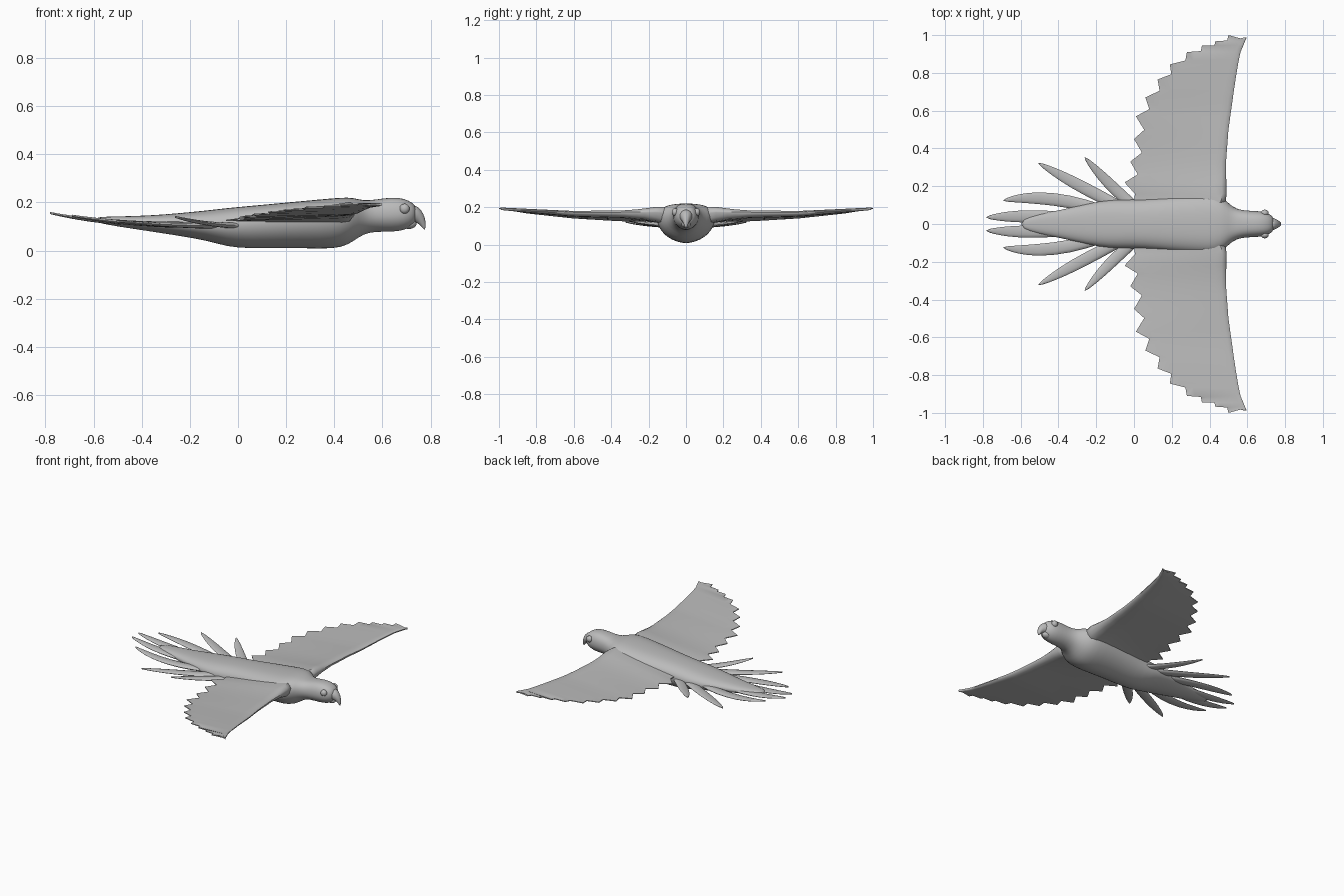
import bpy, bmesh, math
from mathutils import Vector

if "Cube" in bpy.data.objects:
    bpy.data.objects.remove(bpy.data.objects["Cube"])

grey = bpy.data.materials.new("plumage grey")
grey.diffuse_color = (0.5, 0.5, 0.5, 1)
grey.use_nodes = True
grey.node_tree.nodes["Principled BSDF"].inputs["Base Color"].default_value = grey.diffuse_color


def loft(name, rings, mirror=False, subdiv=0, angle=50):
    """Skin a list of equal-length closed rings and cap both ends."""
    bm = bmesh.new()
    rows = [[bm.verts.new(p) for p in ring] for ring in rings]
    n = len(rows[0])
    for a, b in zip(rows, rows[1:]):
        for i in range(n):
            j = (i + 1) % n
            bm.faces.new((a[i], a[j], b[j], b[i]))
    bm.faces.new(rows[0])
    bm.faces.new(rows[-1])
    bmesh.ops.recalc_face_normals(bm, faces=bm.faces)
    me = bpy.data.meshes.new(name)
    bm.to_mesh(me)
    bm.free()
    ob = bpy.data.objects.new(name, me)
    bpy.context.collection.objects.link(ob)
    finish(ob, mirror, subdiv, angle)
    return ob


def finish(ob, mirror=False, subdiv=0, angle=50):
    ob.data.materials.append(grey)
    bpy.ops.object.select_all(action='DESELECT')
    ob.select_set(True)
    bpy.context.view_layer.objects.active = ob
    bpy.ops.object.shade_smooth_by_angle(angle=math.radians(angle))
    if mirror:
        ob.modifiers.new("mirror", 'MIRROR').use_axis = (False, True, False)
    if subdiv:
        m = ob.modifiers.new("smooth", 'SUBSURF')
        m.levels = m.render_levels = subdiv


def interp(table, v):
    """Piecewise linear lookup in a list of (key, value)."""
    for (a, p), (b, q) in zip(table, table[1:]):
        if v <= b:
            f = max(0, (v - a) / (b - a))
            return p + (q - p) * f
    return table[-1][1]


# Body, neck and head: x, half width, bottom, widest height, top
sections = [
    (-.60, .025, .118, .128, .140), (-.50, .055, .100, .120, .142),
    (-.38, .075, .082, .115, .145), (-.25, .110, .062, .110, .155),
    (-.12, .130, .040, .105, .168), (-.05, .130, .016, .105, .177),
    (.05, .130, .007, .115, .186), (.20, .145, .011, .130, .200),
    (.35, .157, .006, .140, .214), (.43, .160, .010, .150, .221),
    (.48, .135, .038, .150, .221), (.52, .090, .068, .145, .207),
    (.57, .072, .079, .145, .212), (.64, .070, .077, .150, .223),
    (.69, .066, .084, .150, .217), (.725, .050, .100, .155, .200),
    (.742, .028, .125, .155, .178)]


def body_ring(x, w, zb, zm, zt, n=24):
    ring = []
    for i in range(n):
        a = math.tau * i / n
        c, s = math.cos(a), math.sin(a)
        y = w * math.copysign(abs(c) ** (.75 if s > 0 else 1.1), c)
        z = zm + (zt - zm) * s ** .9 if s > 0 else zm + (zm - zb) * s
        ring.append((x, y, z))
    return ring


loft("body", [body_ring(*s) for s in sections], subdiv=1, angle=180)

# Wings: scalloped trailing edge built from feather tips with notches between
tips = [(-.05, .22), (-.02, .33), (0, .45), (.01, .57), (.06, .67), (.125, .765),
        (.19, .845), (.28, .91), (.36, .945), (.43, .967), (.50, 1.0)]
trail = [(-.02, .06), (0, .12), (.005, .16)]
for i, (a, b) in enumerate(zip(tips, tips[1:])):
    depth = .055 - .003 * i
    mx, my = (a[0] + b[0]) / 2, (a[1] + b[1]) / 2
    trail += [a, (mx + depth, my - .012)]
trail += [tips[-1], (.535, .975), (.585, .988)]

lead_x = [(.06, .44), (.12, .485), (.17, .492), (.3, .485), (.5, .50),
          (.75, .535), (.9, .56), (.99, .597)]
lead_z = [(.06, .20), (.15, .208), (.2, .2), (.3, .187), (.6, .182), (.99, .199)]
trail_z = [(.06, .125), (.35, .13), (.6, .145), (.85, .172), (1, .197)]
thick = [(.06, .10), (.15, .085), (.22, .06), (.32, .038), (.6, .026), (1, .009)]
chord = [0, .015, .05, .12, .25, .4, .55, .7, .85, 1]


def wing_ring(tx, ty):
    ly = min(ty, .99) if ty < .97 or tx > .58 else .975 + (tx - .5) * .15
    lead = Vector((interp(lead_x, ly), ly, interp(lead_z, ly)))
    back = Vector((tx, ty, interp(trail_z, ty)))
    t_max = interp(thick, ty)
    top, low = [], []
    for t in chord:
        p = lead.lerp(back, t)
        h = t_max * min(1, math.sqrt(t / .06)) * (1 - t) + .005
        d = t_max * .35 * (1 - min(1, t / .05)) ** 2
        top.append(p - Vector((0, 0, d)))
        low.append(p - Vector((0, 0, h + d)))
    return top + low[::-1]


loft("wing", [wing_ring(*p) for p in trail], mirror=True, angle=40)


# Tail feathers: flattened blades swept along a bent path
def feather(name, root, mid, tip, half, thickness=.011):
    root, mid, tip = Vector(root), Vector(mid), Vector(tip)
    shape = [(0, .9), (.3, 1), (.55, 1), (.75, .8), (.88, .55), (.96, .3), (1, .06)]
    rings = []
    for k in (0, .15, .3, .45, .6, .72, .82, .9, .96, 1):
        p = root * (1 - k) ** 2 + mid * 2 * k * (1 - k) + tip * k * k
        d = (mid - root) * (1 - k) + (tip - mid) * k
        side = Vector((-d.y, d.x, 0)).normalized()
        w = half * interp(shape, k)
        h = thickness * (1.3 - .9 * k)
        rings.append([p + side * w * math.cos(a) + Vector((0, 0, h * math.sin(a)))
                      for a in (math.tau * i / 12 for i in range(12))])
    loft(name, rings, mirror=True, angle=60)


feather("tail_feather_centre", (-.34, .035, .115), (-.58, .045, .112), (-.78, .035, .156), .032)
feather("tail_feather_inner", (-.18, .075, .108), (-.46, .165, .105), (-.69, .125, .145), .033)
feather("tail_feather_outer", (-.06, .085, .105), (-.27, .19, .10), (-.505, .322, .122), .032)
feather("tail_feather_side", (.03, .07, .105), (-.11, .18, .10), (-.26, .352, .14), .030)

# Hooked upper beak: x, z, half width, half depth, tilt
beak = [(.715, .155, .044, .042, 0), (.738, .150, .033, .036, .35),
        (.755, .135, .023, .025, .8), (.766, .115, .014, .015, 1.2),
        (.773, .097, .007, .007, 1.4), (.775, .086, .001, .001, 1.5)]
loft("upper_beak", [[(x + h * math.sin(a) * math.sin(t), w * math.cos(a),
                      z + h * math.sin(a) * math.cos(t))
                     for a in (math.tau * i / 14 for i in range(14))]
                    for x, z, w, h, t in beak], subdiv=1, angle=180)


def ball(name, loc, scale, mirror=False):
    bpy.ops.mesh.primitive_uv_sphere_add(segments=20, ring_count=12, radius=1, location=(0, 0, 0))
    ob = bpy.context.object
    ob.name = name
    for v in ob.data.vertices:
        v.co = Vector((v.co.x * scale[0], v.co.y * scale[1], v.co.z * scale[2])) + Vector(loc)
    finish(ob, mirror, angle=180)


# Lower beak and eyes
ball("lower_beak", (.71, 0, .112), (.032, .026, .022))
ball("eye", (.692, .058, .174), (.021, .018, .021), mirror=True)
